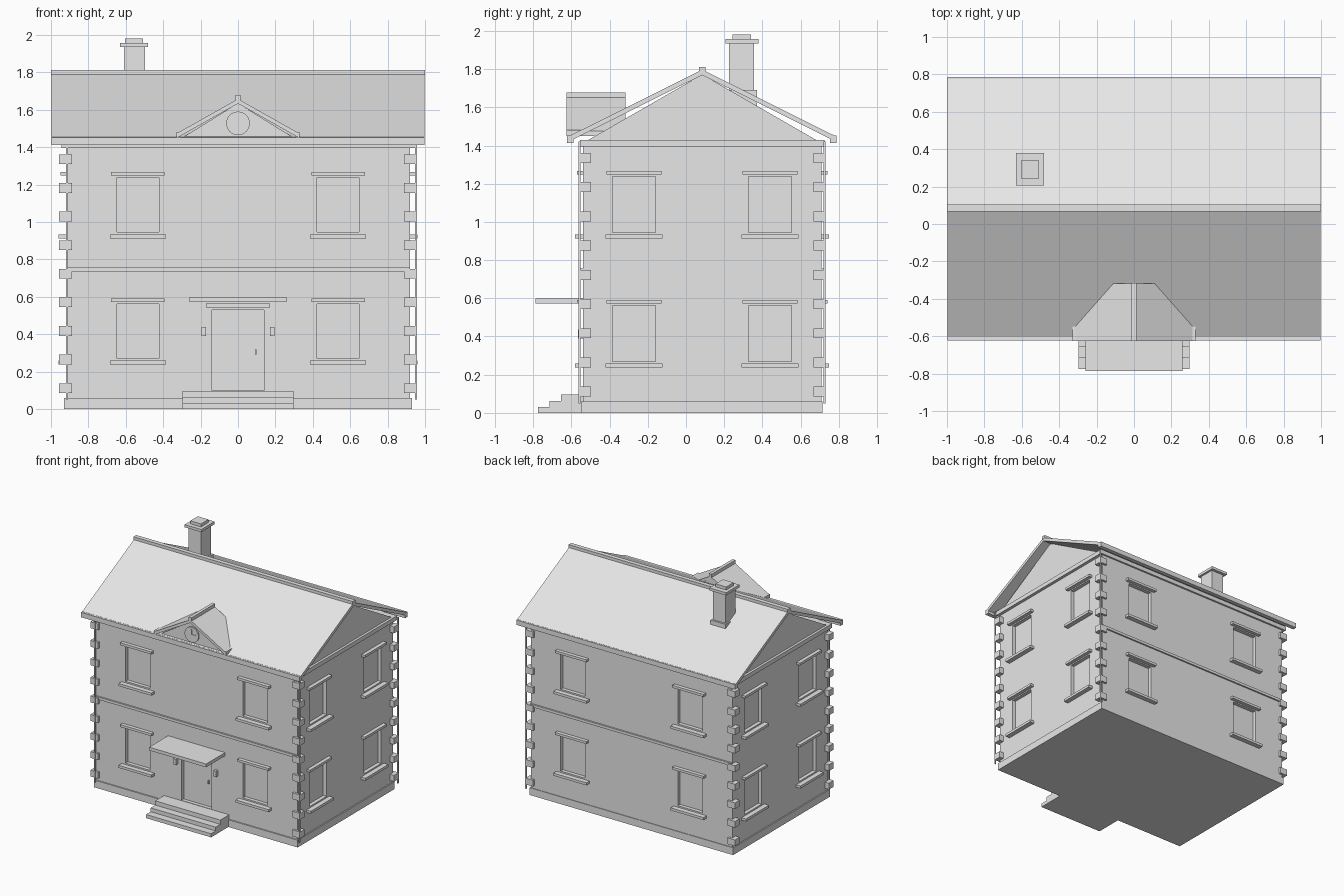
import bpy, bmesh
from mathutils import Matrix, Vector

cube = bpy.data.objects.get("Cube")
if cube:
    bpy.data.objects.remove(cube)

GREY = (0.8, 0.8, 0.8, 1)
mat = bpy.data.materials.new("plain grey")
mat.use_nodes = True
mat.diffuse_color = GREY
mat.node_tree.nodes["Principled BSDF"].inputs["Base Color"].default_value = GREY


def add_object(name, bm):
    bmesh.ops.recalc_face_normals(bm, faces=bm.faces)
    mesh = bpy.data.meshes.new(name)
    bm.to_mesh(mesh)
    bm.free()
    mesh.materials.append(mat)
    ob = bpy.data.objects.new(name, mesh)
    bpy.context.collection.objects.link(ob)
    return ob


def boxes(name, items):
    """One object from boxes given as ((x0, x1), (y0, y1), (z0, z1))."""
    bm = bmesh.new()
    for spans in items:
        size = [b - a for a, b in spans]
        mid = Vector([(a + b) / 2 for a, b in spans])
        bmesh.ops.create_cube(bm, size=1, matrix=Matrix.Translation(mid) @ Matrix.Diagonal((*size, 1)))
    return add_object(name, bm)


def prism(name, profile, axis, start, end):
    """Extrude a profile: (y, z) along x, or (x, z) along y."""
    bm = bmesh.new()
    place = (lambda u, v, t: (t, u, v)) if axis == "x" else (lambda u, v, t: (u, t, v))
    face = bm.faces.new([bm.verts.new(place(u, v, start)) for u, v in profile])
    new = bmesh.ops.extrude_face_region(bm, geom=[face])["geom"]
    bmesh.ops.translate(bm, vec=place(0, 0, end - start),
                        verts=[v for v in new if isinstance(v, bmesh.types.BMVert)])
    return add_object(name, bm)


def chevron(mid, half, eave, apex, thick):
    return [(mid - half, eave), (mid, apex), (mid + half, eave),
            (mid + half, eave - thick), (mid, apex - thick), (mid - half, eave - thick)]


# Main measures
X = 0.92
FRONT, BACK = -0.54, 0.71
MID = 0.085
FLOORS = (0.27, 0.945)
W, H = 0.112, 0.292      # window half width and height

# Walls, plinth, cornice and string courses
walls = boxes("walls", [((-X, X), (FRONT, BACK), (0.05, 1.4))])
boxes("plinth", [((-0.93, 0.93), (FRONT - 0.01, BACK + 0.005), (0, 0.06))])
boxes("cornice", [((-0.945, 0.945), (FRONT - 0.015, BACK + 0.015), (1.395, 1.43))])
boxes("string_courses", [((-X, X), (y - 0.013, y + 0.013), (0.735, 0.757)) for y in (FRONT, BACK)])

# Windows: recess cutters, lintels and sills on all four sides
cuts, lintels, sills = [], [], []


def wall_box(side, centre, half, reach, z0, z1):
    along = (centre - half, centre + half)
    axis, pos, out = side
    across = tuple(sorted((pos - 0.03 * out, pos + reach * out)))
    return (along, across, (z0, z1)) if axis == "y" else (across, along, (z0, z1))


SIDES = [(("y", FRONT, -1), (-0.535, 0.535)), (("y", BACK, 1), (-0.535, 0.535)),
         (("x", -X, -1), (-0.272, 0.44)), (("x", X, 1), (-0.272, 0.44))]
for side, centres in SIDES:
    for c in centres:
        for z in FLOORS:
            cuts.append(wall_box(side, c, W, 0.05, z, z + H))
            lintels.append(wall_box(side, c, 0.143, 0.03, z + H + 0.01, z + H + 0.03))
            sills.append(wall_box(side, c, 0.15, 0.04, z - 0.033, z - 0.012))
cuts.append(wall_box(SIDES[0][0], 0, 0.138, 0.05, 0.1, 0.53))
boxes("window_lintels", lintels)
boxes("window_sills", sills)

cutter = boxes("opening_cutter", cuts)
mod = walls.modifiers.new("openings", "BOOLEAN")
mod.object = cutter
mod.solver = "EXACT"
bpy.context.view_layer.objects.active = walls
bpy.ops.object.modifier_apply(modifier=mod.name)
bpy.data.objects.remove(cutter)

# Corner stones
stones = []
for i in range(9):
    z = 0.085 + i * 0.153
    for sx in (-1, 1):
        for y in ((FRONT - 0.018, -0.497), (0.667, BACK + 0.018)):
            stones.append((tuple(sorted((sx * 0.888, sx * 0.957))), y, (z, z + 0.052)))
boxes("corner_stones", stones)

# Thin upright strips standing just off the corners
boxes("corner_strips", [((x - 0.005, x + 0.005), (y - 0.005, y + 0.005), (0.05, 1.42))
                        for x, y in ((-0.915, -0.558), (0.952, -0.558), (0.952, 0.725))])

# Main roof with gable walls, ridge and gutters
prism("main_roof", chevron(MID, 0.69, 1.453, 1.797, 0.028), "x", -0.998, 0.998)
for name, x in (("right_gable", -0.925), ("left_gable", 0.905)):
    prism(name, [(-0.51, 1.43), (MID, 1.772), (0.68, 1.43)], "x", x, x + 0.02)
boxes("roof_ridge", [((-1, 1), (MID - 0.018, MID + 0.018), (1.785, 1.812))])
boxes("gutters", [((-0.998, 0.998), (y - 0.017, y + 0.017), (1.412, 1.452)) for y in (-0.605, 0.77)])

# Chimney
boxes("chimney", [((-0.61, -0.497), (0.225, 0.357), (1.58, 1.94)),
                  ((-0.622, -0.485), (0.21, 0.372), (1.6, 1.69)),
                  ((-0.632, -0.48), (0.207, 0.38), (1.935, 1.957)),
                  ((-0.605, -0.508), (0.243, 0.34), (1.957, 1.982))])

# Front pediment
prism("pediment", [(-0.29, 1.455), (0, 1.635), (0.29, 1.455)], "y", -0.595, -0.32)
prism("pediment_roof", chevron(0, 0.325, 1.475, 1.658, 0.025), "y", -0.625, -0.318)
boxes("pediment_ridge", [((-0.013, 0.013), (-0.625, -0.316), (1.645, 1.678))])
boxes("pediment_eaves", [((s * 0.32 - 0.01, s * 0.32 + 0.01), (-0.625, -0.53), (1.455, 1.482))
                         for s in (-1, 1)])

# Clock
bm = bmesh.new()
bmesh.ops.create_cone(bm, cap_ends=True, segments=32, radius1=0.063, radius2=0.063, depth=0.012,
                      matrix=Matrix.Translation((0, -0.6, 1.527)) @ Matrix.Rotation(1.5708, 4, "X"))
add_object("clock_face", bm)
boxes("clock_hands", [((-0.003, 0.003), (-0.61, -0.605), (1.527, 1.573)),
                      ((0, 0.035), (-0.61, -0.605), (1.526, 1.533))])

# Entrance: door lintel, canopy, lamps, handle and steps
boxes("door_lintel", [((-0.17, 0.17), (-0.56, FRONT), (0.543, 0.565))])
boxes("door_canopy", [((-0.26, 0.26), (-0.787, FRONT), (0.573, 0.6))])
boxes("door_lamps", [((s * 0.183 - 0.012, s * 0.183 + 0.012), (-0.565, FRONT), (0.39, 0.437)) for s in (-1, 1)])
boxes("door_handle", [((0.091, 0.099), (-0.525, -0.505), (0.29, 0.318))])
steps = [(-0.775, 0), (-0.775, 0.03), (-0.715, 0.03), (-0.715, 0.062), (-0.655, 0.062),
         (-0.655, 0.097), (FRONT, 0.097), (FRONT, 0)]
prism("front_steps", steps, "x", -0.297, 0.297)
